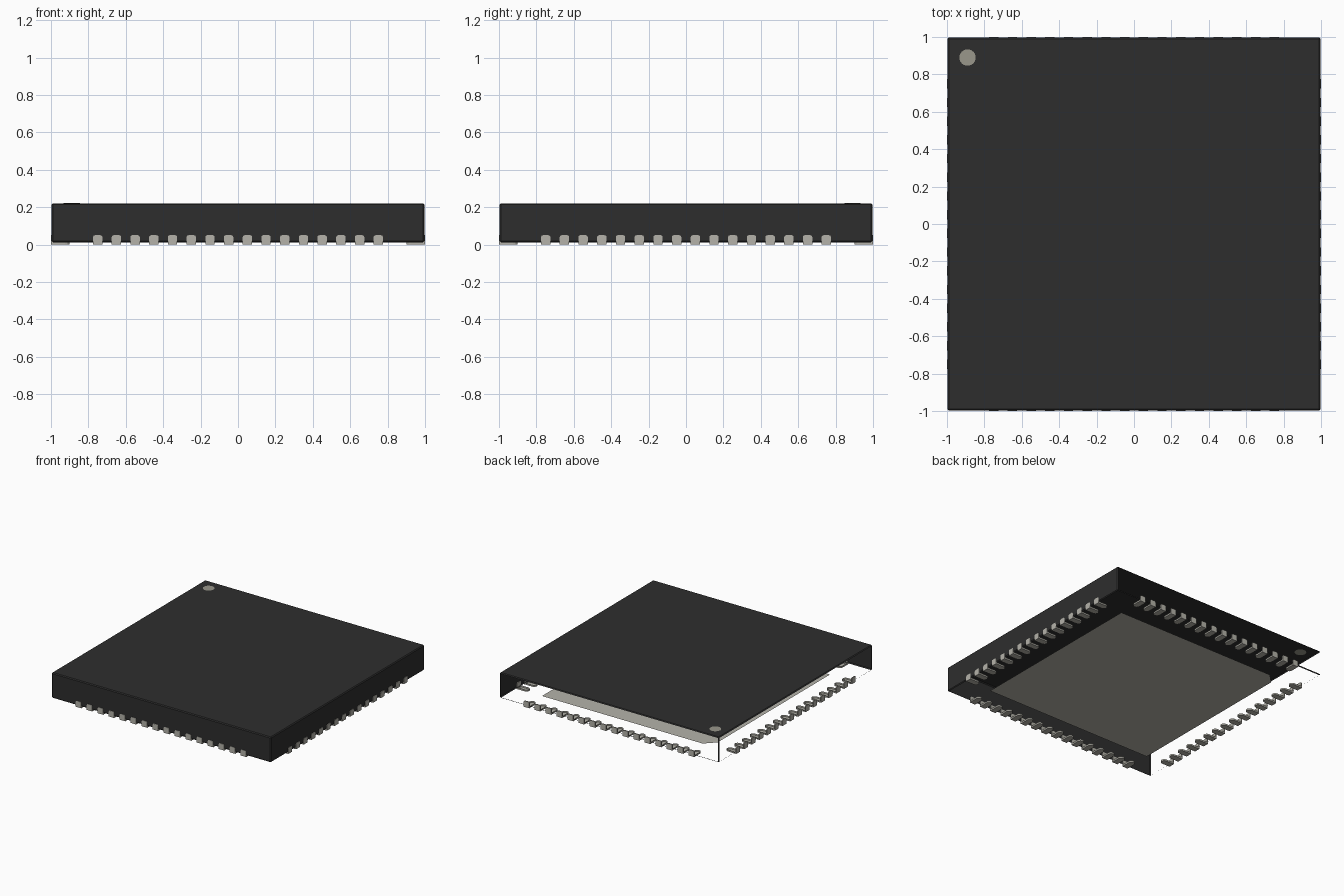
import bpy, bmesh, math
from mathutils import Matrix, Vector

cube = bpy.data.objects.get("Cube")
if cube:
    bpy.data.objects.remove(cube, do_unlink=True)


def material(name, rgb):
    m = bpy.data.materials.new(name)
    m.use_nodes = True
    color = (*rgb, 1)
    m.diffuse_color = color
    m.node_tree.nodes["Principled BSDF"].inputs["Base Color"].default_value = color
    return m


BLACK = material("black plastic", (0.027, 0.027, 0.027))
METAL = material("tinned metal", (0.46, 0.45, 0.40))
MARK = material("marker grey", (0.32, 0.31, 0.26))


def finish(bm, name, mat):
    mesh = bpy.data.meshes.new(name)
    bm.to_mesh(mesh)
    bm.free()
    mesh.materials.append(mat)
    obj = bpy.data.objects.new(name, mesh)
    bpy.context.collection.objects.link(obj)
    return obj


def prism(bm, points, offset, open_end=False):
    """Extrude an outline by offset, optionally leaving the far end open."""
    base = bm.faces.new([bm.verts.new(p) for p in points])
    base.normal_update()
    if base.normal.dot(Vector(offset)) > 0:
        base.normal_flip()
    far = [bm.verts.new(Vector(p) + Vector(offset)) for p in points]
    near = list(base.verts)
    n = len(near)
    for i in range(n):
        j = (i + 1) % n
        bm.faces.new((near[j], near[i], far[i], far[j]))
    if not open_end:
        bm.faces.new(far[::-1])


def arc(cx, cy, r, start, end, steps):
    return [(cx + r * math.cos(math.radians(start + (end - start) * i / steps)),
             cy + r * math.sin(math.radians(start + (end - start) * i / steps)))
            for i in range(steps + 1)]


# Body: bevelled shell, open underneath and on the back and -x sides
BOTTOM, TOP, HALF = 0.012, 0.22, 0.997
bm = bmesh.new()
bmesh.ops.create_cube(bm, size=1)
bmesh.ops.scale(bm, vec=(2 * HALF, 2 * HALF, TOP - BOTTOM), verts=bm.verts)
bmesh.ops.translate(bm, vec=(0, 0, (TOP + BOTTOM) / 2), verts=bm.verts)
bmesh.ops.bevel(bm, geom=bm.edges[:], offset=0.007, segments=1, affect='EDGES')
bm.normal_update()
openings = [Vector((0, 0, -1)), Vector((-1, 0, 0)), Vector((0, 1, 0))]
bmesh.ops.delete(bm, geom=[f for f in bm.faces if any(f.normal.dot(d) > 0.99 for d in openings)],
                 context='FACES')
finish(bm, "body_shell", BLACK)

# Round corner marker, set through the top face
bm = bmesh.new()
prism(bm, [(x, y, TOP - 0.002) for x, y in arc(-0.89, 0.89, 0.044, 0, 345, 23)], (0, 0, 0.003))
finish(bm, "corner_marker", MARK)

# Thermal pad: thin sheet with one chamfered corner
P, C = 0.77, 0.08
bm = bmesh.new()
bm.faces.new([bm.verts.new((x, y, 0.001)) for x, y in
              ((-P, -P), (-P, P - C), (-P + C, P), (P, P), (P, -P))])
finish(bm, "thermal_pad", METAL)

# Contacts: a round-ended foot and a rounded end plate, one row per side
W, H, R = 0.025, 0.05, 0.01
sole = [(W, -1), (-W, -1)] + arc(0, -0.925, W, 180, 0, 8)
plate = (arc(W - R, H - R, R, 0, 90, 3) + arc(R - W, H - R, R, 90, 180, 3)
         + arc(R - W, R, R, 180, 270, 3) + arc(W - R, R, R, 270, 360, 3))
for k, side in enumerate(("front", "left", "back", "right")):
    bm = bmesh.new()
    for i in range(16):
        cx = -0.75 + 0.1 * i
        prism(bm, [(cx + x, y, 0) for x, y in sole], (0, 0, BOTTOM + 0.001), open_end=True)
        prism(bm, [(cx + x, -1, z) for x, z in plate], (0, 0.008, 0))
    bm.transform(Matrix.Rotation(k * math.pi / 2, 4, 'Z'))
    finish(bm, side + "_contacts", METAL)
